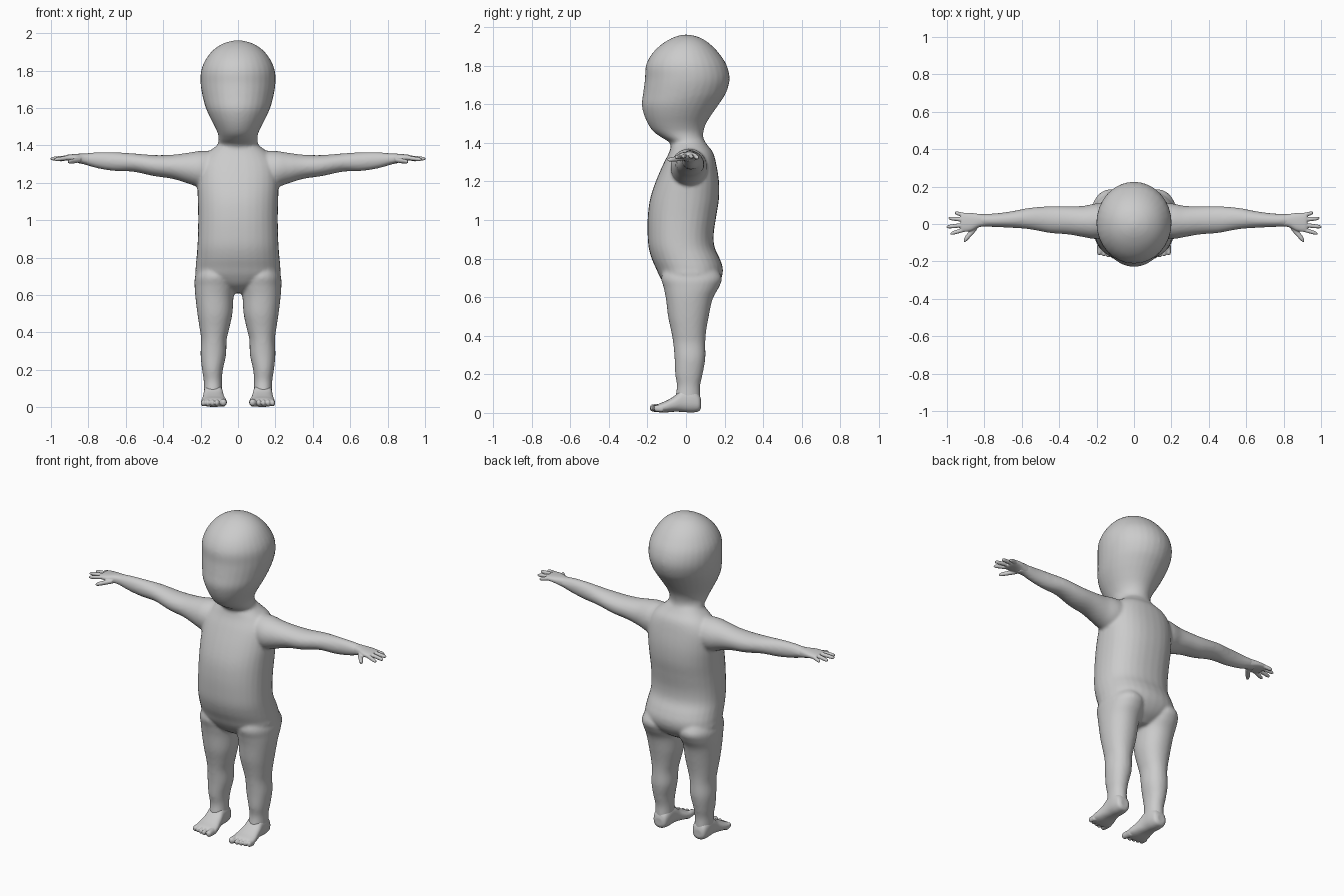
import bpy
import bmesh
from math import cos, sin, pi, copysign
from mathutils import Vector

cube = bpy.data.objects.get("Cube")
if cube:
    bpy.data.objects.remove(cube, do_unlink=True)

skin = bpy.data.materials.new("light_grey")
skin.use_nodes = True
grey = (0.6, 0.6, 0.6, 1.0)
skin.diffuse_color = grey
skin.node_tree.nodes["Principled BSDF"].inputs["Base Color"].default_value = grey


def spline(rows, steps=5):
    """Smooth curve through every section row."""
    rows = [Vector(row) for row in rows]
    padded = [rows[0]] + rows + [rows[-1]]
    result = []
    for a, b, c, d in zip(padded, padded[1:], padded[2:], padded[3:]):
        for i in range(steps):
            t = i / steps
            result.append(0.5 * (2 * b + (c - a) * t
                                 + (2 * a - 5 * b + 4 * c - d) * t ** 2
                                 + (3 * b - a - 3 * c + d) * t ** 3))
    return result + [rows[-1]]


def loft(bm, axis, rows, power=2.0, side=1, sides=32):
    """Skin rounded sections: position, then low and high bounds on the other two axes."""
    others = [i for i in range(3) if i != axis]
    rings = []
    for pos, lo_a, hi_a, lo_b, hi_b in spline(rows):
        ring = []
        for i in range(sides):
            angle = 2 * pi * i / sides
            u, v = (copysign(abs(f) ** (2 / power), f) for f in (cos(angle), sin(angle)))
            point = Vector()
            point[axis] = pos
            point[others[0]] = (lo_a + hi_a) / 2 + u * (hi_a - lo_a) / 2
            point[others[1]] = (lo_b + hi_b) / 2 + v * (hi_b - lo_b) / 2
            point.x *= side
            ring.append(bm.verts.new(point))
        rings.append(ring)
    for low, high in zip(rings, rings[1:]):
        for i in range(sides):
            j = (i + 1) % sides
            bm.faces.new((low[i], low[j], high[j], high[i]))
    bm.faces.new(rings[0])
    bm.faces.new(rings[-1])


def digit(bm, axis, base, tip, wide, tall, side):
    """Tapered finger or toe with a rounded end, running along one axis."""
    base, tip = Vector(base), Vector(tip)
    others = [i for i in range(3) if i != axis]
    radii = [wide if i == 0 else tall for i in others] if axis == 1 else [wide, tall]
    rows = []
    for t, size in ((0, 1), (0.45, 1), (0.8, 0.9), (0.94, 0.65), (1, 0.2)):
        p = base.lerp(tip, t)
        row = [p[axis]]
        for i, radius in zip(others, radii):
            row += [p[i] - radius * size, p[i] + radius * size]
        rows.append(row)
    loft(bm, axis, rows, side=side, sides=16)


def finish(bm, name, voxel, smoothing):
    """Fuse the overlapping forms into one soft skin."""
    bmesh.ops.recalc_face_normals(bm, faces=bm.faces)
    mesh = bpy.data.meshes.new(name)
    bm.to_mesh(mesh)
    bm.free()
    mesh.materials.append(skin)
    obj = bpy.data.objects.new(name, mesh)
    bpy.context.collection.objects.link(obj)
    fuse = obj.modifiers.new("fuse", "REMESH")
    fuse.mode = "VOXEL"
    fuse.voxel_size = voxel
    fuse.use_smooth_shade = True
    soft = obj.modifiers.new("soften", "SMOOTH")
    soft.factor = 0.5
    soft.iterations = smoothing


def symmetric(rows):
    return [(z, -w, w, front, back) for z, w, front, back in rows]


# Section rows: height, half width, front, back
head = symmetric([
    (1.34, .11, -.07, .12), (1.40, .108, -.085, .1), (1.43, .104, -.13, .09),
    (1.46, .107, -.17, .091), (1.5, .124, -.198, .104), (1.55, .15, -.219, .135),
    (1.6, .172, -.229, .17), (1.66, .189, -.222, .208), (1.73, .2, -.213, .226),
    (1.8, .197, -.208, .212), (1.86, .172, -.178, .175), (1.91, .132, -.128, .128),
    (1.945, .078, -.07, .075), (1.961, .02, -.02, .02)])
torso = symmetric([
    (.61, .05, -.03, .09), (.65, .14, -.095, .15), (.7, .222, -.133, .184),
    (.75, .226, -.156, .191), (.8, .222, -.178, .175), (.86, .217, -.194, .148),
    (.93, .214, -.199, .144), (1.02, .213, -.198, .157), (1.11, .215, -.186, .171),
    (1.2, .218, -.157, .171), (1.29, .212, -.118, .157), (1.35, .175, -.088, .14),
    (1.39, .125, -.075, .11), (1.42, .09, -.06, .09)])

# Height, inner, outer, front, back
leg = [
    (.76, .05, .2, -.11, .15), (.7, .02, .229, -.128, .186), (.65, .016, .232, -.116, .17),
    (.59, .024, .228, -.104, .138), (.5, .03, .217, -.093, .118), (.42, .047, .205, -.076, .104),
    (.36, .061, .197, -.066, .1), (.28, .064, .2, -.059, .1), (.2, .081, .192, -.056, .086),
    (.14, .086, .183, -.047, .073), (.08, .085, .182, -.055, .074), (.04, .09, .18, -.05, .07)]

# Distance out, front, back, bottom, top
arm = [
    (.1, -.06, .11, 1.17, 1.37), (.2, -.08, .11, 1.175, 1.37), (.27, -.07, .097, 1.197, 1.36),
    (.35, -.056, .095, 1.221, 1.35), (.45, -.048, .095, 1.236, 1.348), (.56, -.028, .086, 1.259, 1.357),
    (.66, -.02, .067, 1.263, 1.363), (.75, -.016, .056, 1.277, 1.363), (.82, -.014, .054, 1.297, 1.357),
    (.86, -.016, .05, 1.305, 1.352)]

body = bmesh.new()
loft(body, 2, head)
loft(body, 2, torso, power=2.3)
for side in (1, -1):
    loft(body, 2, leg, power=2.15, side=side)
    loft(body, 0, arm, side=side)
finish(body, "body", 0.009, 5)

palm = [
    (.79, -.011, .05, 1.295, 1.355), (.83, -.018, .054, 1.302, 1.356),
    (.87, -.037, .059, 1.312, 1.354), (.91, -.042, .06, 1.318, 1.35),
    (.925, -.036, .056, 1.322, 1.346)]
fingers = [
    ((.9, .046, 1.334), (.958, .06, 1.322)), ((.9, .022, 1.336), (.992, .031, 1.326)),
    ((.9, -.004, 1.336), (1.004, -.016, 1.328)), ((.9, -.028, 1.334), (.982, -.052, 1.324))]

# Distance along y (heel to ball), inner, outer, bottom, top
foot_form = [
    (.078, .11, .158, .025, .07), (.066, .092, .175, .008, .1), (.03, .083, .183, .002, .13),
    (-.02, .08, .184, .005, .125), (-.06, .073, .188, .006, .088),
    (-.105, .062, .196, .002, .062), (-.14, .06, .197, .003, .048), (-.155, .07, .19, .012, .038)]

for side, label in ((1, "left"), (-1, "right")):
    # Hand with four fingers and a thumb
    hand = bmesh.new()
    loft(hand, 0, palm, power=2.4, side=side)
    for base, tip in fingers:
        digit(hand, 0, base, tip, .0115, .0115, side)
    digit(hand, 0, (.84, -.012, 1.322), (.91, -.09, 1.312), .02, .013, side)
    finish(hand, label + "_hand", 0.004, 3)

    # Foot with a big toe on the inner side and four smaller toes
    foot = bmesh.new()
    loft(foot, 1, foot_form, power=2.4, side=side)
    digit(foot, 1, (.08, -.12, .024), (.078, -.188, .026), .019, .021, side)
    for i in range(4):
        x = .112 + .0245 * i
        digit(foot, 1, (x, -.12, .022), (x, -.184 + .006 * i, .024), .0125, .018, side)
    finish(foot, label + "_foot", 0.004, 3)
